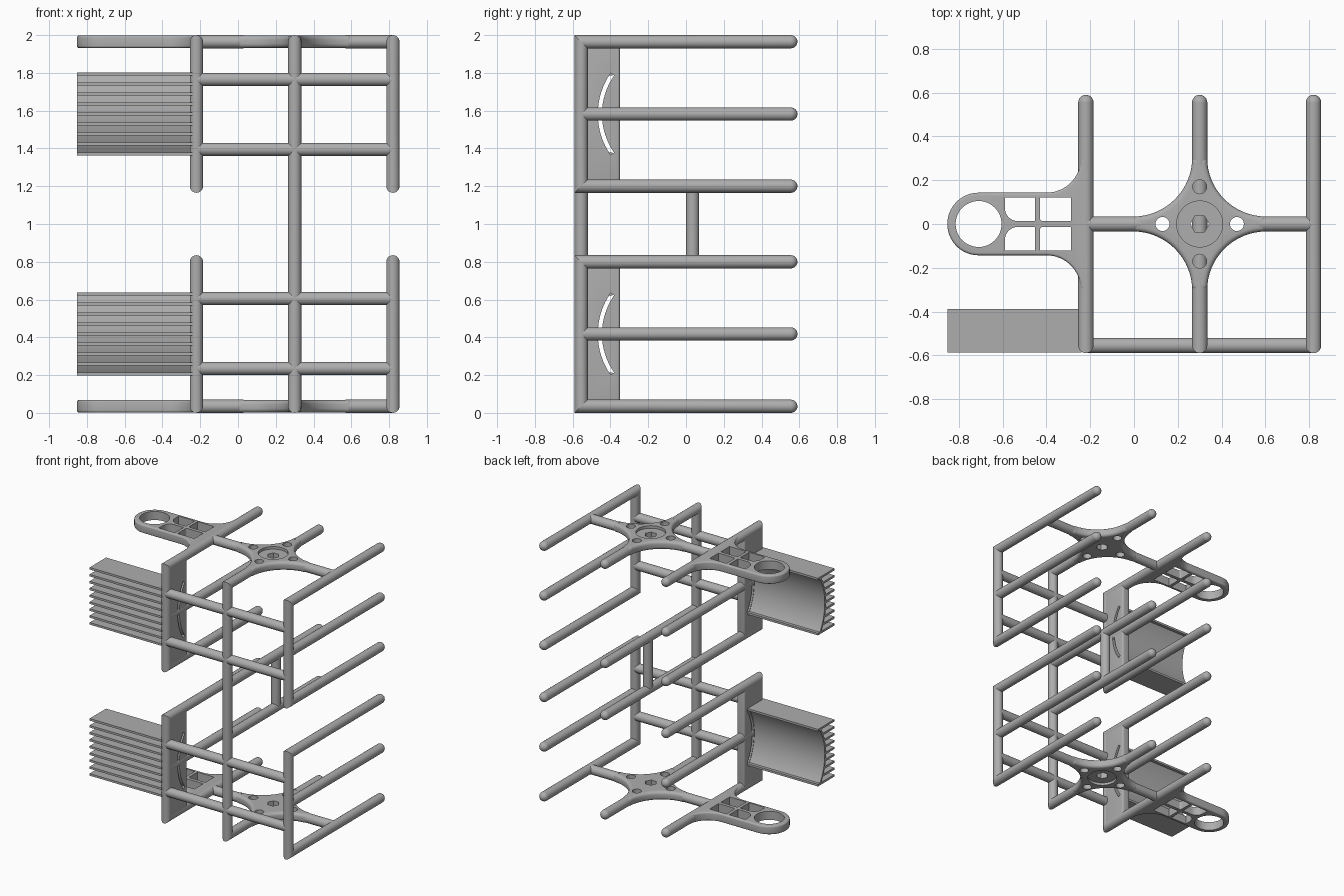
import bpy, bmesh
from math import sin, cos, pi, radians, sqrt
from mathutils import Vector

if "Cube" in bpy.data.objects:
    bpy.data.objects.remove(bpy.data.objects["Cube"])

grey = bpy.data.materials.new("matte grey")
grey.use_nodes = True
grey.diffuse_color = (0.42, 0.42, 0.42, 1)
grey.node_tree.nodes["Principled BSDF"].inputs["Base Color"].default_value = (0.42, 0.42, 0.42, 1)

R = 0.035                      # rod radius
FRONT, BACK = -0.555, 0.555    # rod centre line at the front, ball centre at the back
LEFT, MID, RIGHT = 0.82, 0.30, -0.22
LOW, HALF, HIGH = 0.035, 0.418, 0.80


def arc(cx, cy, r, a0, a1, n=16):
    return [(cx + r * cos(radians(a0 + (a1 - a0) * i / n)),
             cy + r * sin(radians(a0 + (a1 - a0) * i / n))) for i in range(n + 1)]


def circle(cx, cy, r, n=32):
    return arc(cx, cy, r, 0, 360, n)[:-1]


def prism(bm, pts, lo, hi, axis="z"):
    """Extrude an outline: (x, y) along z or (y, z) along x."""
    place = (lambda p, h: (p[0], p[1], h)) if axis == "z" else (lambda p, h: (h, p[0], p[1]))
    a = [bm.verts.new(place(p, lo)) for p in pts]
    b = [bm.verts.new(place(p, hi)) for p in pts]
    bm.faces.new(a[::-1])
    bm.faces.new(b)
    for i in range(len(pts)):
        j = (i + 1) % len(pts)
        bm.faces.new((a[i], a[j], b[j], b[i]))


def box(bm, y0, y1, z0, z1, x0, x1):
    prism(bm, [(y0, z0), (y1, z0), (y1, z1), (y0, z1)], x0, x1, "x")


def rod(bm, start, end, shear_start=None, ball=False):
    """Round rod; shear_start(v) slides the first end into a mitre."""
    start, end = Vector(start), Vector(end)
    turn = (end - start).to_track_quat("Z", "Y")
    rings = []
    for p in (start, end):
        rings.append([bm.verts.new(p + turn @ Vector((R * cos(t * pi / 12), R * sin(t * pi / 12), 0)))
                      for t in range(24)])
    a, b = rings
    bm.faces.new(a[::-1])
    bm.faces.new(b)
    for i in range(24):
        j = (i + 1) % 24
        bm.faces.new((a[i], a[j], b[j], b[i]))
    if shear_start:
        for v in a:
            shear_start(v)
    if ball:
        made = bmesh.ops.create_uvsphere(bm, u_segments=24, v_segments=12, radius=R)
        bmesh.ops.translate(bm, verts=made["verts"], vec=end)


def make(name, bm, cutters=(), bevel=0):
    """Finish a lower part and mirror it into the upper half about z = 1."""
    def to_object(mesh_bm, label):
        bmesh.ops.recalc_face_normals(mesh_bm, faces=mesh_bm.faces)
        bmesh.ops.translate(mesh_bm, verts=mesh_bm.verts, vec=(0, 0, -1))
        mesh = bpy.data.meshes.new(label)
        mesh_bm.to_mesh(mesh)
        mesh_bm.free()
        ob = bpy.data.objects.new(label, mesh)
        ob.location.z = 1
        bpy.context.collection.objects.link(ob)
        return ob

    ob = to_object(bm, name)
    ob.data.materials.append(grey)
    if bevel:
        m = ob.modifiers.new("round edges", "BEVEL")
        m.width, m.segments, m.limit_method, m.angle_limit = bevel, 4, "ANGLE", radians(50)
    helpers = []
    for c in cutters:
        cutter = to_object(c, name + "_cutter")
        cutter.hide_render = True
        helpers.append(cutter)
        m = ob.modifiers.new("cut", "BOOLEAN")
        m.operation, m.solver, m.object = "DIFFERENCE", "EXACT", cutter
    m = ob.modifiers.new("mirror", "MIRROR")
    m.use_axis = (False, False, True)
    m.use_mirror_merge = False
    bpy.context.view_layer.update()
    bpy.ops.object.select_all(action="DESELECT")
    ob.select_set(True)
    bpy.context.view_layer.objects.active = ob
    bpy.ops.object.convert(target="MESH")
    bpy.ops.object.shade_smooth_by_angle(angle=radians(35))
    for h in helpers:
        bpy.data.objects.remove(h)


# mitre rules for the front corners
def prong_low(v): v.co.y += v.co.z - LOW
def prong_high(v): v.co.y -= v.co.z - HIGH
def post_low(v): v.co.z += v.co.y - FRONT
def post_high(v): v.co.z -= v.co.y - FRONT


# side frames: post with three prongs
for name, x in (("left_frame", LEFT), ("right_frame", RIGHT)):
    bm = bmesh.new()
    rod(bm, (x, FRONT, LOW), (x, BACK, LOW), prong_low, True)
    rod(bm, (x, FRONT, HIGH), (x, BACK, HIGH), prong_high, True)
    rod(bm, (x, FRONT, HALF), (x, BACK, HALF), None, True)
    rod(bm, (x, FRONT, LOW), (x, FRONT, HALF), post_low)
    rod(bm, (x, FRONT, HIGH), (x, FRONT, HALF), post_high)
    make(name, bm)

# middle frame: full-height post, prongs interrupted by the hub, rear strut
bm = bmesh.new()
rod(bm, (MID, FRONT, LOW), (MID, -0.27, LOW), prong_low)
rod(bm, (MID, 0.27, LOW), (MID, BACK, LOW), None, True)
rod(bm, (MID, FRONT, HIGH), (MID, BACK, HIGH), None, True)
rod(bm, (MID, FRONT, LOW), (MID, FRONT, 1), post_low)
rod(bm, (MID, 0.035, HIGH), (MID, 0.035, 1))
make("middle_frame", bm)

# cross rails along the front and beside the hub
bm = bmesh.new()
for z in (0.235, 0.605):
    rod(bm, (RIGHT, FRONT, z), (LEFT, FRONT, z))
rod(bm, (RIGHT, 0, LOW), (0.03, 0, LOW))
rod(bm, (LEFT, 0, LOW), (0.57, 0, LOW))
make("cross_rails", bm)

# star-shaped hub with recess, hexagon hole and four round holes
W, SWEEP = 0.034, 0.27
quarter = arc(W + SWEEP, W + SWEEP, SWEEP, 270, 180)
star = []
for k in range(4):
    c, s = round(cos(k * pi / 2)), round(sin(k * pi / 2))
    star += [(MID + c * x - s * y, s * x + c * y) for x, y in quarter]
bm = bmesh.new()
prism(bm, star, 0.002, 0.068)
recess, holes = bmesh.new(), bmesh.new()
prism(recess, circle(MID, 0, 0.105, 48), -0.1, 0.022)
prism(holes, circle(MID, 0, 0.043, 6), -0.2, 0.2)
for dx, dy in ((0.17, 0), (-0.17, 0), (0, 0.17), (0, -0.17)):
    prism(holes, circle(MID + dx, dy, 0.032, 24), -0.2, 0.2)
make("hub_plate", bm, (recess, holes), 0.022)

# side arm with ring end and four windows
flare = arc(-0.40, 0.30, 0.157, 0, -90)
outline = [(-0.22, 0.30)] + flare + arc(-0.71, 0, 0.143, 90, 270, 32)
outline += [(x, -y) for x, y in reversed(flare)] + [(-0.22, -0.30)]
bm = bmesh.new()
prism(bm, outline, 0.002, 0.068)
cut = bmesh.new()
prism(cut, circle(-0.71, 0, 0.105, 48), -0.1, 0.2)
for s in (1, -1):
    for x0, x1, corner in ((-0.59, -0.453, 0.06), (-0.43, -0.287, 0.015)):
        shape = arc(x0 + corner, 0.013 + corner, corner, 180, 270, 8)
        shape += [(x1, 0.013), (x1, 0.12), (x0, 0.12)]
        prism(cut, [(x, s * y) for x, y in shape], -0.1, 0.2)
make("ring_arm", bm, (cut,), 0.022)

# side plate with curved slot
CY, CZ, SLOT = -0.089, 0.418, 0.367
bm = bmesh.new()
box(bm, -0.575, -0.35, 0.035, 0.80, -0.253, -0.188)
cut = bmesh.new()
prism(cut, arc(CY, CZ, SLOT + 0.011, 145, 215) + arc(CY, CZ, SLOT - 0.011, 215, 145), -0.4, 0.0, "x")
make("slotted_plate", bm, (cut,), 0.012)

# finned panel: curved shell with horizontal blades
INNER, OUTER, REACH = 0.382, 0.397, 0.22
bm = bmesh.new()
spread = 35
prism(bm, arc(CY, CZ, OUTER, 180 - spread + 2, 180 + spread - 2)
      + arc(CY, CZ, INNER, 180 + spread, 180 - spread), -0.853, -0.24, "x")
FINS = 9
for i in range(FINS):
    dz = (REACH - 0.008) * (2 * i / (FINS - 1) - 1)
    edge = i in (0, FINS - 1)
    back = -0.388 if edge else CY - sqrt(OUTER ** 2 - dz ** 2) + 0.006
    box(bm, -0.588, back, CZ + dz - 0.008, CZ + dz + 0.008, -0.853, -0.24)
make("finned_panel", bm)
